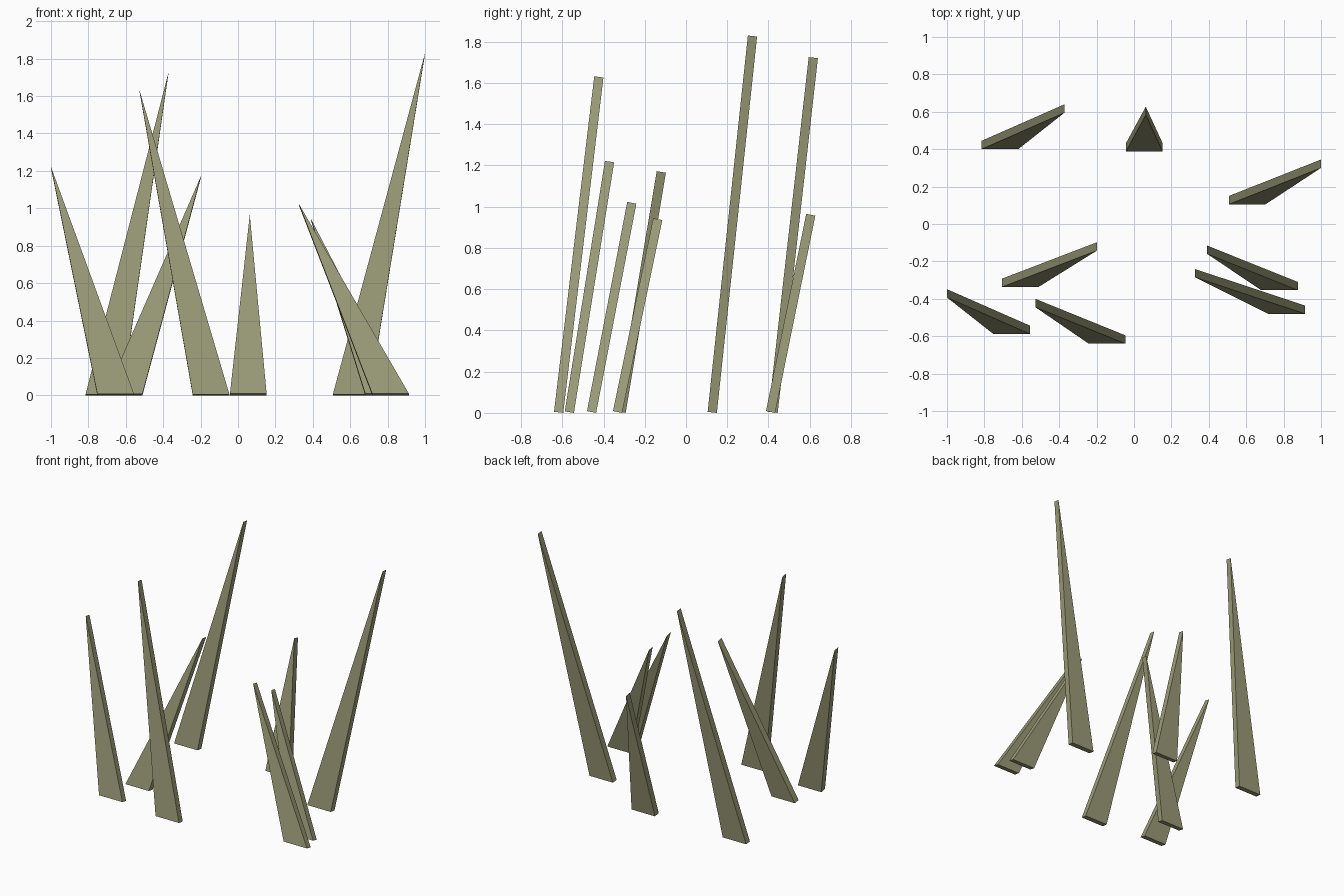
import bpy
import math

if "Cube" in bpy.data.objects:
    bpy.data.objects.remove(bpy.data.objects["Cube"])

# One dry olive colour for every blade
olive = bpy.data.materials.new("dry_olive")
olive.diffuse_color = (0.33, 0.33, 0.19, 1.0)
olive.use_nodes = True
olive.node_tree.nodes["Principled BSDF"].inputs["Base Color"].default_value = olive.diffuse_color

WIDTH = 0.196      # base width of a blade
THICK = 0.045      # blade thickness
LEAN = 0.195       # how far each tip leans back

# left base x, front base y, tip x, tip height
BLADES = [
    (-0.752, -0.588, -1.000, 1.222),
    (-0.242, -0.640, -0.527, 1.632),
    (-0.815, 0.400, -0.372, 1.725),
    (-0.707, -0.337, -0.198, 1.172),
    (-0.043, 0.388, 0.063, 0.965),
    (0.718, -0.480, 0.326, 1.023),
    (0.680, -0.354, 0.390, 0.944),
    (0.507, 0.105, 1.000, 1.830),
]


def grass_blade(name, x, y, tip_x, height):
    """Thin triangular slab leaning back, with ends square to the lean."""
    angle = math.atan2(LEAN, height)
    dy, dz = THICK * math.cos(angle), -THICK * math.sin(angle)
    front = [(x, y, -dz), (x + WIDTH, y, -dz), (tip_x, y + LEAN, height)]
    back = [(px, py + dy, pz + dz) for px, py, pz in front]
    faces = [(0, 1, 2), (5, 4, 3), (0, 3, 4, 1), (1, 4, 5, 2), (2, 5, 3, 0)]
    mesh = bpy.data.meshes.new(name)
    mesh.from_pydata(front + back, [], faces)
    mesh.materials.append(olive)
    mesh.update()
    bpy.context.collection.objects.link(bpy.data.objects.new(name, mesh))


# Scattered tuft of blades
for i, blade in enumerate(BLADES, 1):
    grass_blade(f"grass_blade_{i}", *blade)
